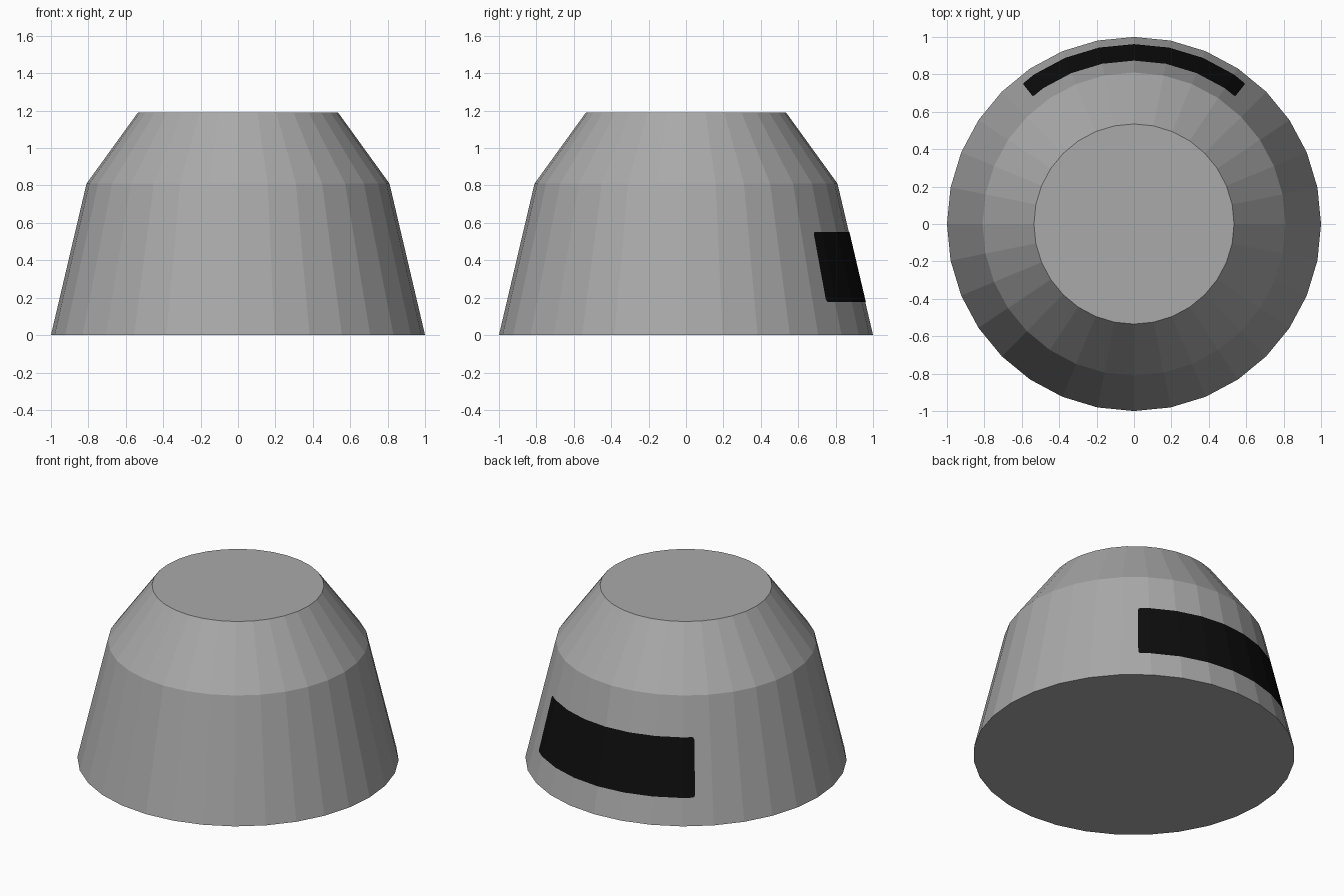
import bpy, bmesh, math

if "Cube" in bpy.data.objects:
    bpy.data.objects.remove(bpy.data.objects["Cube"])

SIDES = 32
STEP = 2 * math.pi / SIDES
PROFILE = [(1.0, 0.0), (0.81, 0.81), (0.535, 1.19)]


def material(name, rgb):
    m = bpy.data.materials.new(name)
    m.diffuse_color = (*rgb, 1)
    m.use_nodes = True
    m.node_tree.nodes["Principled BSDF"].inputs["Base Color"].default_value = m.diffuse_color
    return m


def add_object(name, bm, mat):
    mesh = bpy.data.meshes.new(name)
    bm.to_mesh(mesh)
    bm.free()
    mesh.materials.append(mat)
    ob = bpy.data.objects.new(name, mesh)
    bpy.context.collection.objects.link(ob)
    return ob


grey = material("grey", (0.4, 0.4, 0.4))
black = material("black", (0.004, 0.004, 0.004))

# Body: faceted frustum with a steeper shoulder, capped at both ends
bm = bmesh.new()
rings = [[bm.verts.new((r * math.cos(i * STEP), r * math.sin(i * STEP), z))
          for i in range(SIDES)] for r, z in PROFILE]
for low, high in zip(rings, rings[1:]):
    for i in range(SIDES):
        j = (i + 1) % SIDES
        bm.faces.new((low[i], low[j], high[j], high[i]))
bm.faces.new(rings[0][::-1])
bm.faces.new(rings[-1])
add_object("body", bm, grey)


# Back panel: thin dark plate following the facets of the lower wall
def wall_point(angle, z, lift=0.003):
    """Point on the faceted lower wall; angle is measured from +y."""
    off = (angle % STEP) - STEP / 2
    r = (1 - (0.19 / 0.81) * z) * math.cos(STEP / 2) / math.cos(off) + lift
    return (r * math.sin(angle), r * math.cos(angle), z)


LOW, HIGH = 0.177, 0.552
half = [(i * STEP, 0) for i in range(1, 4)]
half += [(math.radians(37.5), 0), (math.radians(38.1), 0.005), (math.radians(38.4), 0.017)]
columns = [(-a, inset) for a, inset in reversed(half)] + [(0, 0)] + half

bm = bmesh.new()
pairs = [(bm.verts.new(wall_point(a, LOW + c)), bm.verts.new(wall_point(a, HIGH - c)))
         for a, c in columns]
for (a, b), (c, d) in zip(pairs, pairs[1:]):
    bm.faces.new((a, b, d, c))
add_object("back_panel", bm, black)
